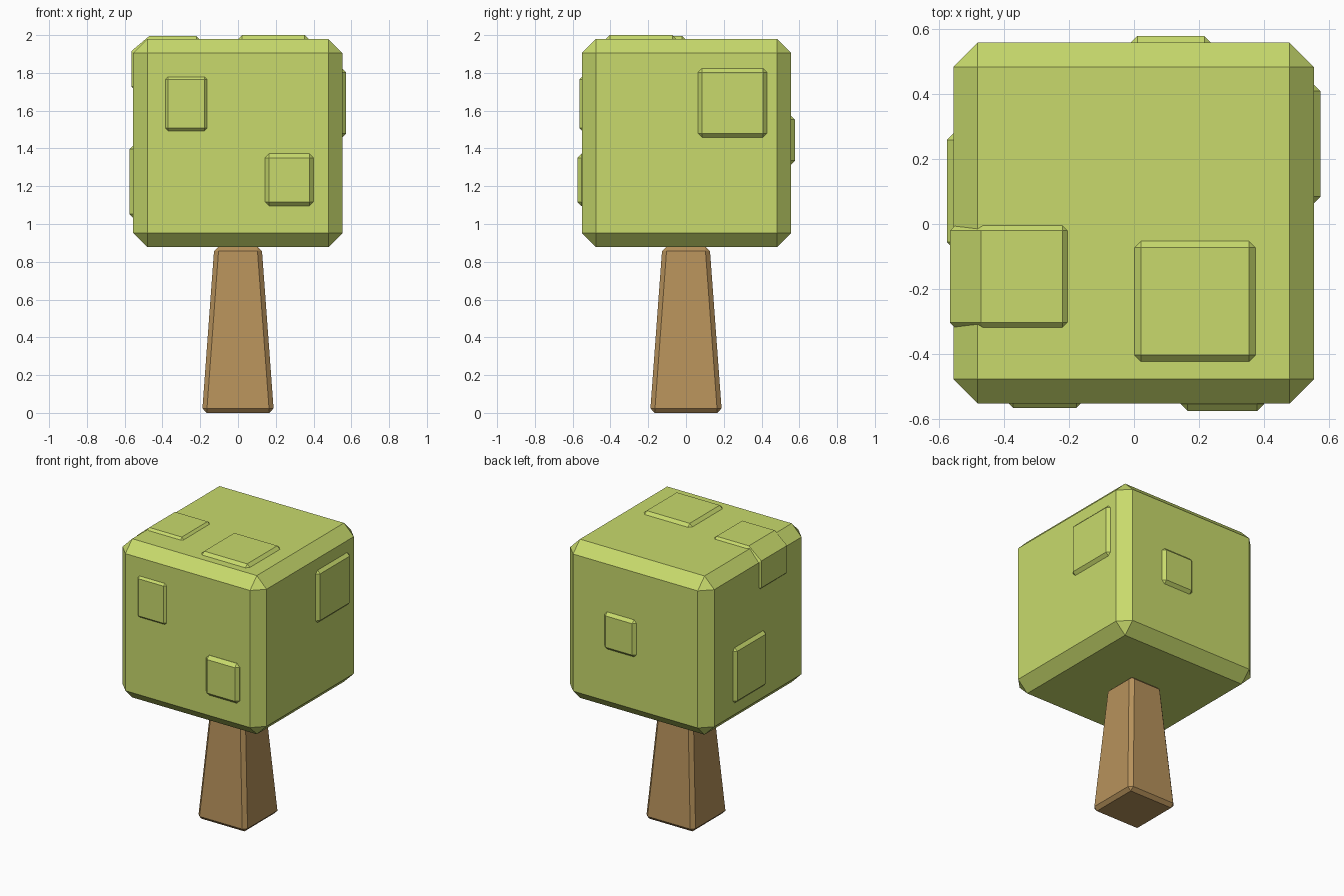
import bpy, bmesh

if "Cube" in bpy.data.objects:
    bpy.data.objects.remove(bpy.data.objects["Cube"])


def material(name, color):
    m = bpy.data.materials.new(name)
    m.diffuse_color = (*color, 1.0)
    m.use_nodes = True
    m.node_tree.nodes["Principled BSDF"].inputs["Base Color"].default_value = m.diffuse_color
    return m


LEAF = material("leaf green", (0.578, 0.701, 0.150))
BARK = material("bark brown", (0.473, 0.287, 0.105))


def finish(bm, name, mat):
    bmesh.ops.recalc_face_normals(bm, faces=bm.faces[:])
    mesh = bpy.data.meshes.new(name)
    bm.to_mesh(mesh)
    bm.free()
    mesh.materials.append(mat)
    obj = bpy.data.objects.new(name, mesh)
    bpy.context.collection.objects.link(obj)
    return obj


def chamfer(bm, edges, width):
    bmesh.ops.bevel(bm, geom=edges, offset=width, offset_type='OFFSET',
                    segments=1, profile=0.5, affect='EDGES', clamp_overlap=True)


def box(name, lo, hi, width, mat, taper=1.0):
    """Chamfered box between two corners; taper scales the top in x and y."""
    bm = bmesh.new()
    bmesh.ops.create_cube(bm, size=1.0)
    for v in bm.verts:
        k = taper if v.co.z > 0 else 1.0
        for i in range(3):
            s = v.co[i] * (k if i < 2 else 1.0)
            v.co[i] = (lo[i] + hi[i]) / 2 + s * (hi[i] - lo[i])
    chamfer(bm, bm.edges[:], width)
    return finish(bm, name, mat)


# Tapered trunk
box("trunk", (-0.19, -0.19, 0), (0.19, 0.19, 0.88), 0.024, BARK, taper=0.66)

# Leafy cube crown
box("crown", (-0.555, -0.551, 0.877), (0.553, 0.557, 1.98), 0.075, LEAF)

# Raised leaf patches, sunk into the crown
PATCHES = {
    "front_patch_upper": ((-0.393, -0.565, 1.485), (-0.155, -0.50, 1.787)),
    "front_patch_lower": ((0.143, -0.575, 1.095), (0.40, -0.50, 1.372)),
    "right_patch": ((0.50, 0.062, 1.457), (0.573, 0.43, 1.825)),
    "left_patch": ((-0.575, -0.077, 1.03), (-0.50, 0.28, 1.418)),
    "back_patch": ((-0.012, 0.50, 1.313), (0.238, 0.577, 1.575)),
    "top_patch": ((0.0, -0.425, 1.93), (0.375, -0.05, 2.0)),
}
for name, (lo, hi) in PATCHES.items():
    box(name, lo, hi, 0.022, LEAF)

# Patch folded over the upper left edge: outer profile, then inner profile
profile = [(-0.565, 1.708), (-0.565, 1.915), (-0.47, 1.995), (-0.2, 1.995),
           (-0.2, 1.93), (-0.45, 1.93), (-0.51, 1.87), (-0.51, 1.708)]
bm = bmesh.new()
rings = [[bm.verts.new((x, y, z)) for x, z in profile] for y in (-0.323, 0.0)]
n = len(profile)
for a in range(n):
    b = (a + 1) % n
    bm.faces.new((rings[0][a], rings[0][b], rings[1][b], rings[1][a]))
# End caps as quads so the folded shape stays clean
for ring in rings:
    bm.faces.new(ring)
outer = {v for r in rings for v in r[:4]}
folds = {v for r in rings for v in r[1:3]}
rim = []
for e in bm.edges:
    v, w = e.verts
    across = abs(v.co.y - w.co.y) > 0.1
    if (v in outer or w in outer) and not (across and v in folds):
        rim.append(e)
chamfer(bm, rim, 0.02)
finish(bm, "folded_patch", LEAF)
